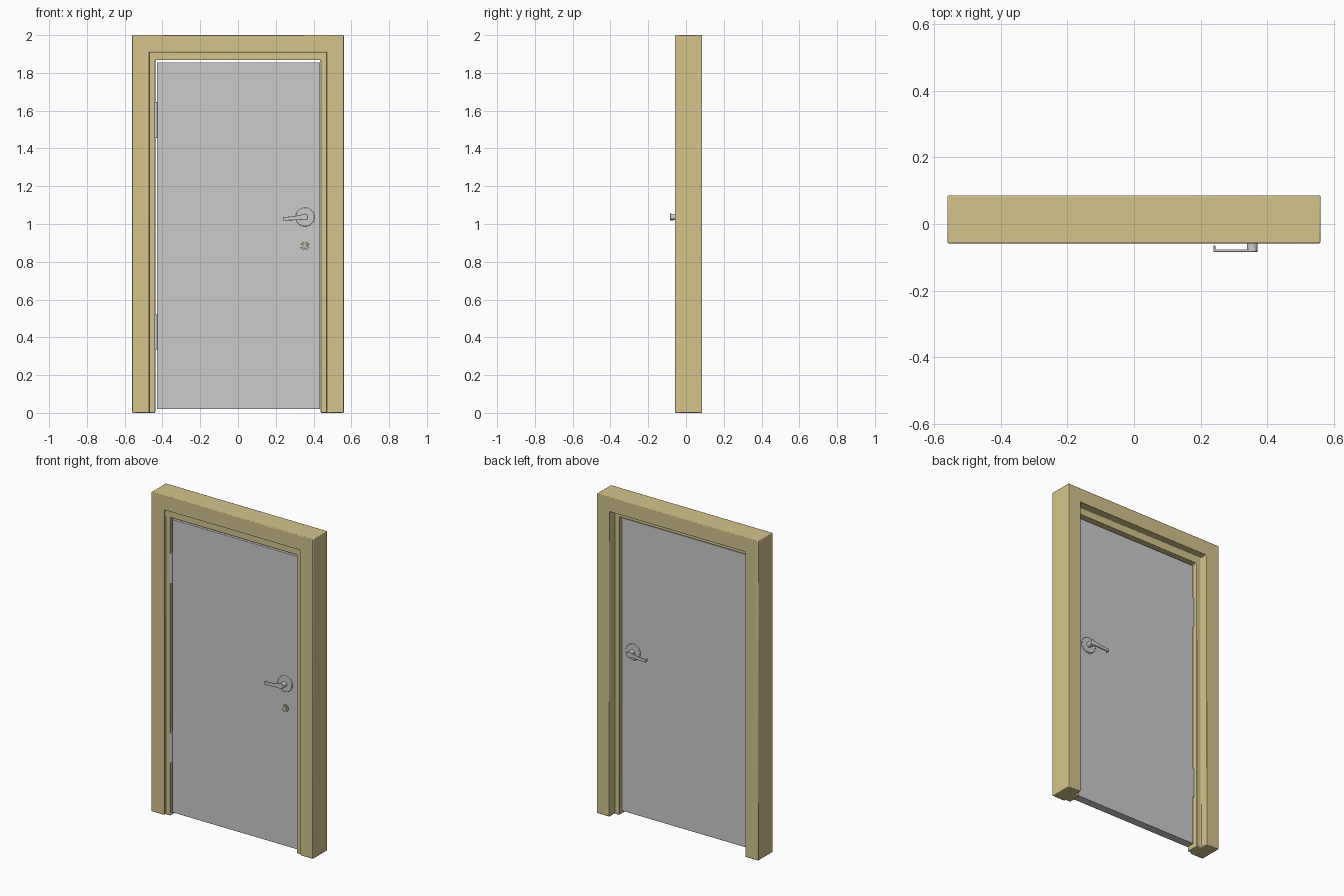
import bpy, bmesh, math
from mathutils import Matrix

if "Cube" in bpy.data.objects:
    bpy.data.objects.remove(bpy.data.objects["Cube"])


def material(name, rgb):
    m = bpy.data.materials.new(name)
    m.diffuse_color = (*rgb, 1)
    m.use_nodes = True
    m.node_tree.nodes["Principled BSDF"].inputs["Base Color"].default_value = m.diffuse_color
    return m


WOOD = material("olive_wood", (0.66, 0.55, 0.26))
BRASS = material("dull_brass", (0.50, 0.48, 0.34))


def finish(name, bm, mat=None, bevel=0, smooth=True):
    bmesh.ops.recalc_face_normals(bm, faces=bm.faces)
    me = bpy.data.meshes.new(name)
    bm.to_mesh(me)
    bm.free()
    ob = bpy.data.objects.new(name, me)
    bpy.context.collection.objects.link(ob)
    if mat:
        me.materials.append(mat)
    if bevel:
        b = ob.modifiers.new("bevel", 'BEVEL')
        b.width, b.segments, b.limit_method = bevel, 2, 'ANGLE'
    if smooth:
        bpy.ops.object.select_all(action='DESELECT')
        ob.select_set(True)
        bpy.context.view_layer.objects.active = ob
        bpy.ops.object.shade_smooth_by_angle(angle=math.radians(35))
    return ob


def box(name, lo, hi, mat=None, bevel=0):
    bm = bmesh.new()
    size = [h - l for l, h in zip(lo, hi)]
    mid = [(h + l) / 2 for l, h in zip(lo, hi)]
    bmesh.ops.create_cube(bm, size=1, matrix=Matrix.Translation(mid) @ Matrix.Diagonal((*size, 1)))
    return finish(name, bm, mat, bevel)


def disc(name, x, z, r, y0, y1, mat=None, bevel=0, segs=32):
    # cylinder lying along y
    bm = bmesh.new()
    mtx = Matrix.Translation((x, (y0 + y1) / 2, z)) @ Matrix.Rotation(math.pi / 2, 4, 'X')
    bmesh.ops.create_cone(bm, cap_ends=True, segments=segs, radius1=r, radius2=r,
                          depth=abs(y1 - y0), matrix=mtx)
    return finish(name, bm, mat, bevel)


def plate(name, outline, y0, y1, bevel=0):
    # x-z outline extruded along y
    bm = bmesh.new()
    face = bm.faces.new([bm.verts.new((x, y0, z)) for x, z in outline])
    new = bmesh.ops.extrude_face_region(bm, geom=[face])["geom"]
    for v in new:
        if isinstance(v, bmesh.types.BMVert):
            v.co.y = y1
    return finish(name, bm, None, bevel)


# Door frame: stepped section swept up, across and down with mitred corners
Y0, Y1 = -0.058, 0.086
section = [(0, 0, Y0), (.09, .09, Y0), (.09, .09, -.046), (.122, .133, -.046),
           (.122, .133, .036), (.09, .09, .036), (.09, .09, Y1), (0, 0, Y1)]
bm = bmesh.new()
rings = []
for side, up in ((-1, 0), (-1, 1), (1, 1), (1, 0)):
    rings.append([bm.verts.new((side * (.56 - a), y, (2 - t) * up)) for a, t, y in section])
n = len(section)
for r, s in zip(rings, rings[1:]):
    for i in range(n):
        j = (i + 1) % n
        bm.faces.new((r[i], r[j], s[j], s[i]))
bm.faces.new(rings[0])
bm.faces.new(rings[-1])
finish("door_frame", bm, WOOD, 0.004)

# Door leaf
FRONT, BACK = -0.037, 0.014
box("door_leaf", (-.43, FRONT, .02), (.435, BACK, 1.855), bevel=0.002)

# Hinges: knuckle barrel with a leaf set in the gap
for label, z0, z1 in (("lower", .335, .52), ("upper", 1.455, 1.645)):
    bm = bmesh.new()
    bmesh.ops.create_cone(bm, cap_ends=True, segments=20, radius1=.009, radius2=.009,
                          depth=z1 - z0, matrix=Matrix.Translation((-.435, -.042, (z0 + z1) / 2)))
    finish(label + "_hinge_barrel", bm)
    box(label + "_hinge_leaf", (-.44, -.042, z0), (-.43, .01, z1))

# Lever handles on both faces
HX, HZ = 0.355, 1.037
lever = [(HX + .012, HZ - .014), (HX + .016, HZ), (HX + .012, HZ + .014), (HX, HZ + .018),
         (HX - .02, HZ + .012), (HX - .06, HZ + .004), (.238, HZ - .001),
         (.238, HZ - .019), (HX - .06, HZ - .017), (HX - .02, HZ - .015), (HX, HZ - .017)]
for label, face, s in (("front", FRONT, -1), ("back", BACK, 1)):
    disc(label + "_handle_rose", HX, HZ, .05, face - s * .002, face + s * .008, bevel=.003, segs=48)
    disc(label + "_handle_hub", HX, HZ, .0165, face, face + s * .046, bevel=.002)
    plate(label + "_handle_lever", lever, face + s * .039, face + s * .047, bevel=.0015)
    # short return at the lever tip
    ya, yb = sorted((face + s * .028, face + s * .044))
    box(label + "_handle_tip", (.238, ya, HZ - .019), (.244, yb, HZ - .001), bevel=.001)

# Lock cylinder below the front handle
LZ = 0.883
disc("lock_ring", HX, LZ, .022, FRONT + .002, FRONT - .006, BRASS, bevel=.002)
disc("lock_core", HX, LZ, .012, FRONT, FRONT - .009, BRASS, bevel=.001)
box("lock_key_slot", (HX - .002, FRONT - .010, LZ - .008), (HX + .002, FRONT, LZ + .008))
